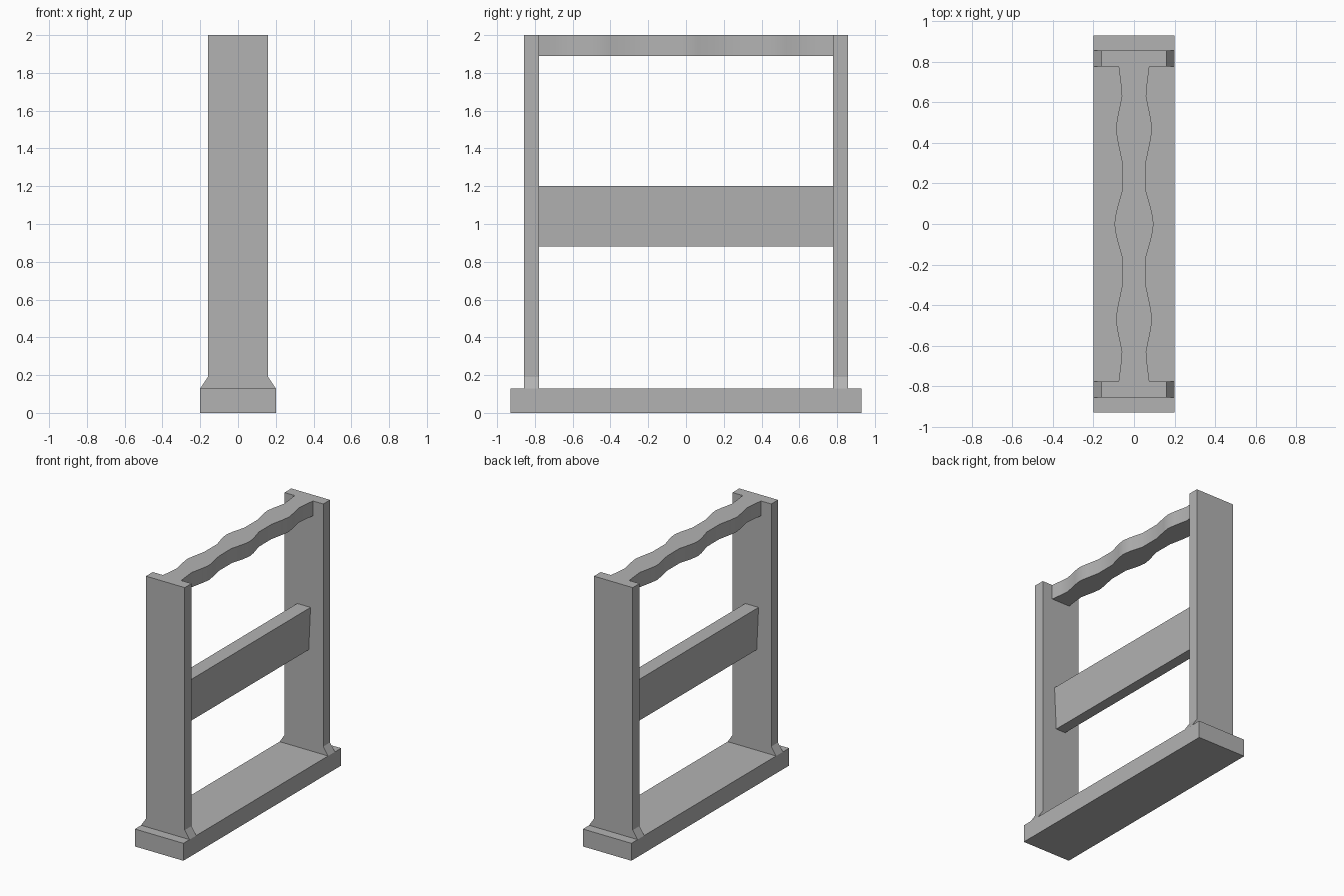
import bpy
import bmesh
import math
from mathutils import Vector

cube = bpy.data.objects.get("Cube")
if cube:
    bpy.data.objects.remove(cube, do_unlink=True)

grey = bpy.data.materials.new("plain_grey")
grey.use_nodes = True
colour = (0.45, 0.45, 0.45, 1)
grey.diffuse_color = colour
grey.node_tree.nodes["Principled BSDF"].inputs["Base Color"].default_value = colour


def prism(name, outline, offset):
    """Extrude a flat outline of 3D points along an offset."""
    bm = bmesh.new()
    face = bm.faces.new([bm.verts.new(p) for p in outline])
    result = bmesh.ops.extrude_face_region(bm, geom=[face])
    verts = [g for g in result["geom"] if isinstance(g, bmesh.types.BMVert)]
    bmesh.ops.translate(bm, verts=verts, vec=Vector(offset))
    bmesh.ops.recalc_face_normals(bm, faces=bm.faces)
    mesh = bpy.data.meshes.new(name)
    bm.to_mesh(mesh)
    bm.free()
    mesh.materials.append(grey)
    obj = bpy.data.objects.new(name, mesh)
    bpy.context.collection.objects.link(obj)
    return obj


def mirrored(half):
    """Close a half outline of (x, other) pairs across x = 0."""
    return half + [(-x, v) for x, v in reversed(half)]


# Base plank
base = mirrored([(0.2, 0), (0.2, 0.13)])
prism("base", [(x, -0.93, z) for x, z in base], (0, 1.86, 0))

# Uprights with sloped feet
side = mirrored([(0.2, 0.13), (0.16, 0.19), (0.16, 2.0)])
for name, y in (("front_upright", -0.857), ("back_upright", 0.777)):
    prism(name, [(x, y, z) for x, z in side], (0, 0.08, 0))

# Tapered middle board
board = mirrored([(0.04, 0.88), (0.055, 1.2)])
prism("middle_board", [(x, -0.777, z) for x, z in board], (0, 1.554, 0))

# Wavy grip along the top
wave = [(0.097, 0), (0.088, 0.06), (0.06, 0.16), (0.06, 0.31), (0.081, 0.41),
        (0.09, 0.47), (0.081, 0.53), (0.06, 0.63), (0.066, 0.7), (0.076, 0.777)]
edge = [(x, -y) for x, y in reversed(wave[1:])] + wave
grip = prism("grip", [(x, y, 1.89) for x, y in mirrored(edge)], (0, 0, 0.11))
bpy.ops.object.select_all(action='DESELECT')
grip.select_set(True)
bpy.context.view_layer.objects.active = grip
bpy.ops.object.shade_smooth_by_angle(angle=math.radians(30))
